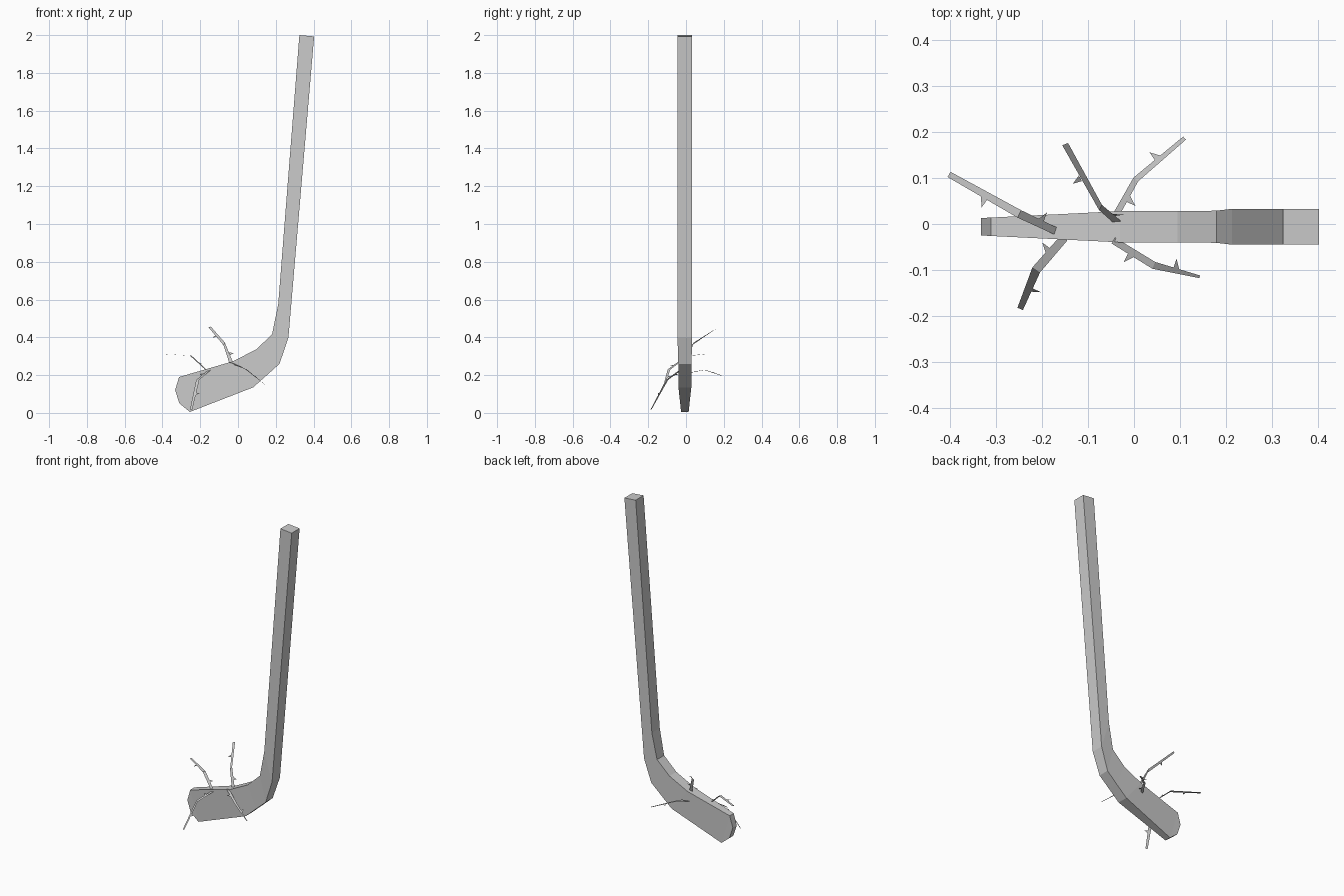
import bpy
from mathutils import Vector

cube = bpy.data.objects.get("Cube")
if cube:
    bpy.data.objects.remove(cube, do_unlink=True)

grey = bpy.data.materials.new("plain grey")
grey.use_nodes = True
tone = (0.6, 0.6, 0.6, 1)
grey.diffuse_color = tone
grey.node_tree.nodes["Principled BSDF"].inputs["Base Color"].default_value = tone

MID = -0.006  # centre plane of the stick


def add_mesh(name, verts, faces):
    mesh = bpy.data.meshes.new(name)
    mesh.from_pydata(verts, [], faces)
    mesh.materials.append(grey)
    obj = bpy.data.objects.new(name, mesh)
    bpy.context.collection.objects.link(obj)
    return obj


def stick(name, stations):
    """Loft four-sided rings: upper x, z, lower x, z, half width."""
    verts, faces = [], []
    for ux, uz, lx, lz, w in stations:
        verts += [(ux, MID - w, uz), (ux, MID + w, uz), (lx, MID + w, lz), (lx, MID - w, lz)]
    n = len(stations)
    for s in range(n - 1):
        for k in range(4):
            a, b = s * 4 + k, s * 4 + (k + 1) % 4
            faces.append((a, b, b + 4, a + 4))
    faces += [(3, 2, 1, 0), tuple(range(4 * n - 4, 4 * n))]
    return add_mesh(name, verts, faces)


def twig(name, path, widths, axis=None):
    """Flat bent ribbon with one thorn on each segment."""
    p = [Vector(q) for q in path]
    dirs = [(p[1] - p[0]).normalized(), (p[2] - p[1]).normalized()]

    def side(d):
        ref = axis if axis else Vector((0, 0, 1)).cross(d)
        return (ref - d * ref.dot(d)).normalized()

    sides = [side(dirs[0]), side(dirs[0] + dirs[1]), side(dirs[1])]
    verts, faces = [], [(1, 0, 2, 3), (3, 2, 4, 5)]
    for q, s, w in zip(p, sides, widths):
        verts += [q + s * w / 2, q - s * w / 2]
    for seg, sign in ((0, -1), (1, 1)):
        d, s = dirs[seg], side(dirs[seg]) * sign
        half = (widths[seg] + widths[seg + 1]) / 4
        base = p[seg].lerp(p[seg + 1], 0.48) + s * half * 0.9
        i = len(verts)
        verts += [base - d * 0.008, base + d * 0.008, base + s * 0.021 - d * 0.006]
        faces.append((i, i + 1, i + 2) if sign > 0 else (i + 1, i, i + 2))
    return add_mesh(name, verts, faces)


# Shaft, bend and blade in one loft, ending in a chamfered toe
stick("stick", [
    (0.325, 2.0, 0.403, 1.993, 0.039),
    (0.213, 0.575, 0.267, 0.40, 0.039),
    (0.18, 0.415, 0.22, 0.26, 0.035),
    (0.095, 0.335, 0.15, 0.197, 0.034),
    (-0.03, 0.272, 0.08, 0.135, 0.034),
    (-0.312, 0.19, -0.255, 0.005, 0.02),
    (-0.333, 0.12, -0.31, 0.05, 0.019),
])

# Thorny twigs growing from the blade
twig("left_end_twig", [(-0.165, -0.018, 0.225), (-0.25, 0.022, 0.303), (-0.403, 0.108, 0.312)],
     (0.016, 0.018, 0.013))
twig("upright_twig", [(-0.035, 0.003, 0.262), (-0.073, 0.036, 0.365), (-0.15, 0.174, 0.455)],
     (0.02, 0.02, 0.014), Vector((-1, 0, 0)))
twig("back_twig", [(-0.038, 0.022, 0.213), (0.004, 0.097, 0.228), (0.11, 0.187, 0.198)],
     (0.014, 0.013, 0.009))
twig("front_right_twig", [(-0.045, -0.036, 0.27), (0.043, -0.09, 0.23), (0.143, -0.115, 0.15)],
     (0.015, 0.016, 0.006))
twig("front_left_twig", [(-0.152, -0.03, 0.226), (-0.213, -0.1, 0.175), (-0.248, -0.185, 0.018)],
     (0.018, 0.02, 0.013))
